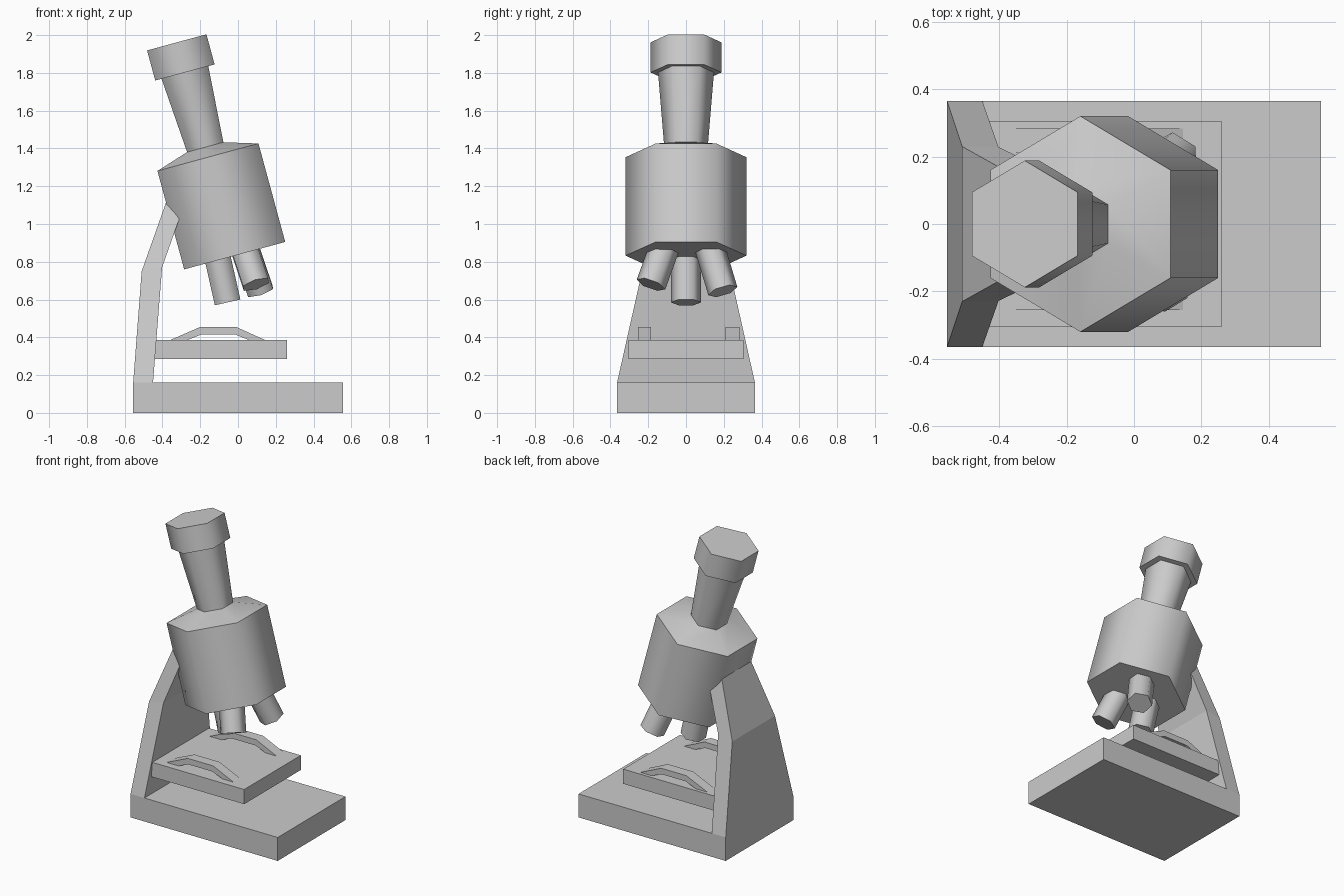
import bpy, bmesh
from math import radians, cos, sin, pi
from mathutils import Vector

cube = bpy.data.objects.get("Cube")
if cube:
    bpy.data.objects.remove(cube, do_unlink=True)

grey = bpy.data.materials.new("plain grey")
grey.use_nodes = True
grey.diffuse_color = (0.6, 0.6, 0.6, 1)
grey.node_tree.nodes["Principled BSDF"].inputs["Base Color"].default_value = (0.6, 0.6, 0.6, 1)


def loft(name, rings, smooth=False):
    """Join matching rings of points into a closed solid with capped ends."""
    bm = bmesh.new()
    rows = [[bm.verts.new(p) for p in ring] for ring in rings]
    n = len(rows[0])
    for a, b in zip(rows, rows[1:]):
        for i in range(n):
            j = (i + 1) % n
            bm.faces.new((a[i], a[j], b[j], b[i]))
    bm.faces.new(rows[0][::-1])
    bm.faces.new(rows[-1])
    bmesh.ops.recalc_face_normals(bm, faces=bm.faces)
    mesh = bpy.data.meshes.new(name)
    bm.to_mesh(mesh)
    bm.free()
    mesh.materials.append(grey)
    obj = bpy.data.objects.new(name, mesh)
    bpy.context.collection.objects.link(obj)
    if smooth:
        bpy.ops.object.select_all(action='DESELECT')
        obj.select_set(True)
        bpy.context.view_layer.objects.active = obj
        bpy.ops.object.shade_smooth_by_angle(angle=radians(62))
    return obj


def box(name, x0, x1, y, z0, z1):
    return loft(name, [[(x0, -y, z), (x1, -y, z), (x1, y, z), (x0, y, z)] for z in (z0, z1)])


def hex_turned(name, profile, start, axis):
    """Six-sided turned part: (radius, distance) pairs along an axis from start."""
    turn = Vector((0, 0, 1)).rotation_difference(Vector(axis))
    start = Vector(start)
    angles = [pi / 2 + k * pi / 3 for k in range(6)]
    rings = [[start + turn @ Vector((r * cos(a), r * sin(a), d)) for a in angles]
             for r, d in profile]
    return loft(name, rings, smooth=True)


# Base slab and stage
box("base", -0.555, 0.555, 0.365, 0, 0.16)
box("stage", -0.445, 0.26, 0.305, 0.285, 0.385)

# Tapering bent arm: back (x, half width, z) and front (x, half width, z)
arm_rows = [((-0.555, 0.365, 0.16), (-0.45, 0.365, 0.16)),
            ((-0.51, 0.23, 0.75), (-0.402, 0.228, 0.77)),
            ((-0.34, 0.135, 1.23), (-0.28, 0.17, 1.115))]
loft("arm", [[(b[0], -b[1], b[2]), (f[0], -f[1], f[2]), f, b] for b, f in arm_rows])

# Tilted head: body, shallow shoulder, flared tube and eyepiece
tilt = radians(15.2)
hex_turned("head",
           [(0.32, 0), (0.32, 0.54), (0.115, 0.595), (0.148, 1.005),
            (0.188, 1.005), (0.188, 1.17)],
           (-0.0175, 0, 0.8325), (-sin(tilt), 0, cos(tilt)))

# Objective lenses, from the lower end up into the head
lenses = {"centre_lens": ((-0.055, 0, 0.585), (-0.11, 0, 0.83)),
          "right_lens": ((0.095, -0.185, 0.68), (0.035, -0.12, 0.86)),
          "left_lens": ((0.118, 0.195, 0.645), (0.045, 0.13, 0.86))}
for name, (low, high) in lenses.items():
    axis = Vector(high) - Vector(low)
    hex_turned(name, [(0.08, 0), (0.08, axis.length + 0.06)], low, axis)

# Arched slide clips
outer = [(-0.36, 0.385), (-0.2, 0.455), (-0.01, 0.455), (0.145, 0.385)]
inner = [(0.06, 0.385), (-0.015, 0.415), (-0.195, 0.415), (-0.27, 0.385)]
for name, y0, y1 in (("right_clip", -0.255, -0.185), ("left_clip", 0.21, 0.283)):
    loft(name, [[(x, y, z) for x, z in outer + inner] for y in (y0, y1)])
